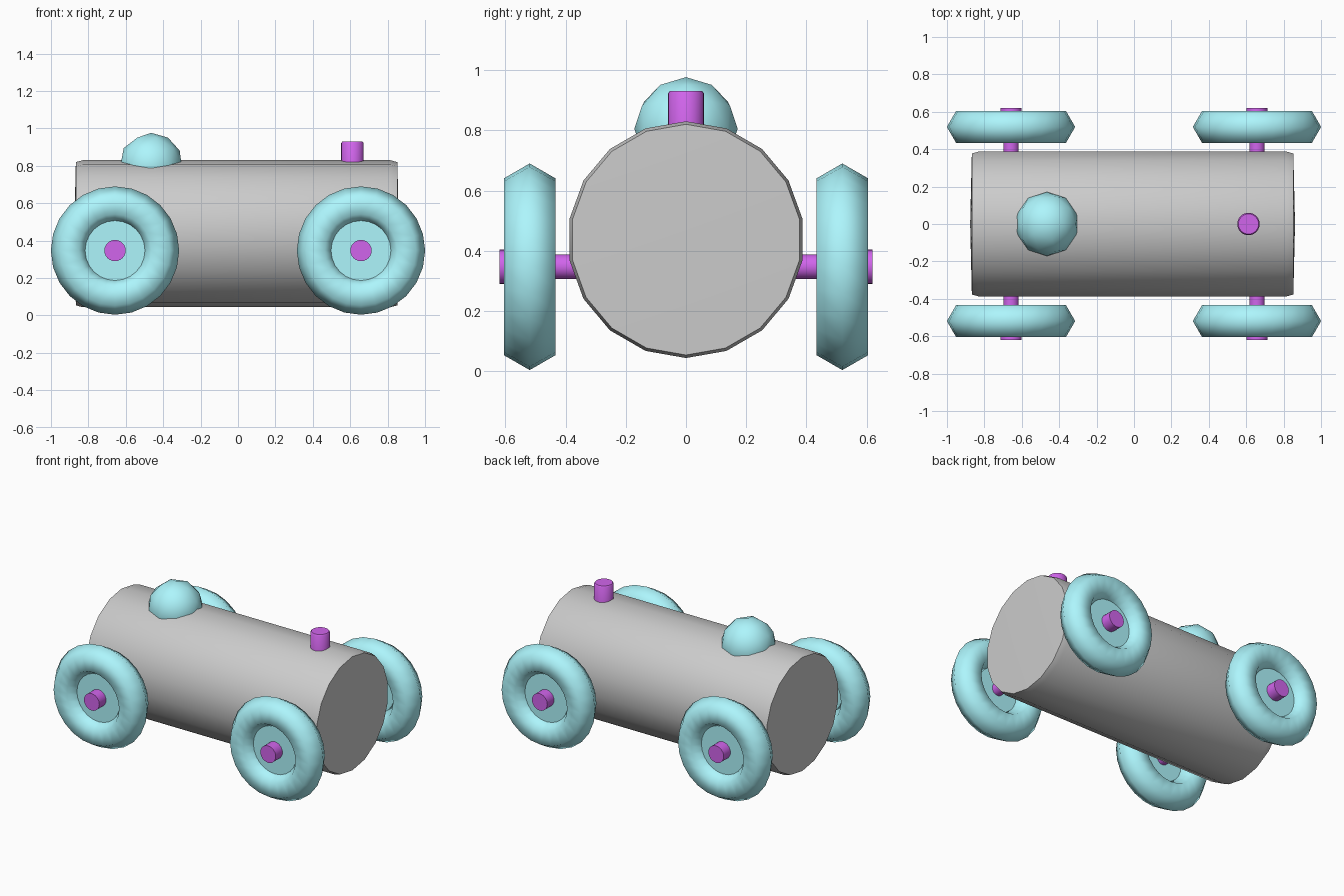
import bpy, bmesh, math
from mathutils import Vector

if "Cube" in bpy.data.objects:
    bpy.data.objects.remove(bpy.data.objects["Cube"])


def material(name, rgb):
    m = bpy.data.materials.new(name)
    m.diffuse_color = (*rgb, 1)
    m.use_nodes = True
    m.node_tree.nodes["Principled BSDF"].inputs["Base Color"].default_value = m.diffuse_color
    return m


teal = material("teal", (0.42, 0.92, 0.98))
purple = material("purple", (0.64, 0.13, 0.84))


def finish(ob, mat, angle):
    if mat:
        ob.data.materials.append(mat)
    bpy.ops.object.select_all(action='DESELECT')
    ob.select_set(True)
    bpy.context.view_layer.objects.active = ob
    bpy.ops.object.shade_smooth_by_angle(angle=math.radians(angle))


def lathe(name, profile, axis, loc, sides, mat=None, loop=False, angle=35):
    """Spin a (radius, height) profile around an axis; radius 0 gives a pole."""
    bm = bmesh.new()

    def point(r, h, a):
        u, v = r * math.sin(a), r * math.cos(a)
        return {'x': (h, u, v), 'y': (u, h, v), 'z': (u, v, h)}[axis]

    rings = []
    for r, h in profile:
        if r == 0:
            rings.append([bm.verts.new(point(0, h, 0))] * sides)
        else:
            rings.append([bm.verts.new(point(r, h, 2 * math.pi * i / sides)) for i in range(sides)])
    pairs = list(zip(rings, rings[1:]))
    if loop:
        pairs.append((rings[-1], rings[0]))
    for a, b in pairs:
        for i in range(sides):
            j = (i + 1) % sides
            quad = list(dict.fromkeys([a[i], a[j], b[j], b[i]]))
            bm.faces.new(quad)
    bmesh.ops.recalc_face_normals(bm, faces=bm.faces)
    me = bpy.data.meshes.new(name)
    bm.to_mesh(me)
    bm.free()
    ob = bpy.data.objects.new(name, me)
    ob.location = Vector(loc)
    bpy.context.collection.objects.link(ob)
    finish(ob, mat, angle)
    return ob


# Body: 18-sided barrel with slightly tapered rims and domed ends
lathe("body", [(0, -0.876), (0.383, -0.867), (0.393, -0.83),
               (0.393, 0.815), (0.383, 0.852), (0, 0.861)],
      'x', (0, 0, 0.437), 18)

# Driver dome, half sunk in the body
bpy.ops.mesh.primitive_ico_sphere_add(subdivisions=2, radius=0.1715, location=(-0.465, 0, 0.805))
dome = bpy.context.object
dome.name = "dome"
finish(dome, teal, 60)

# Knob with softened top edge
lathe("knob", [(0, 0.76), (0.06, 0.76), (0.06, 0.922), (0.054, 0.93), (0, 0.93)],
      'z', (0.612, 0, 0), 24, purple, angle=50)

# Axles and wheels
WHEEL_Y, AXLE_Z = 0.519, 0.347
TIRE_R, TIRE_T = 0.244, 0.099
tire = [(TIRE_R + TIRE_T * math.cos(k * math.pi / 3), TIRE_T * math.sin(k * math.pi / 3)) for k in range(6)]
for end, x in (("rear", -0.6575), ("front", 0.6575)):
    lathe(f"{end}_axle", [(0, -0.56), (0.041, -0.56), (0.041, 0.56), (0, 0.56)],
          'y', (x, 0, AXLE_Z), 24, purple)
    for side, s in (("right", -1), ("left", 1)):
        at = (x, s * WHEEL_Y, AXLE_Z)
        lathe(f"{end}_{side}_tire", tire, 'y', at, 24, teal, loop=True, angle=180)
        lathe(f"{end}_{side}_hub", [(0, -0.005 * s), (0.16, -0.005 * s), (0.16, 0.028 * s), (0, 0.028 * s)],
              'y', at, 24, teal)
        lathe(f"{end}_{side}_axle_cap", [(0, 0.01 * s), (0.057, 0.01 * s), (0.057, 0.1 * s), (0, 0.1 * s)],
              'y', at, 24, purple)
